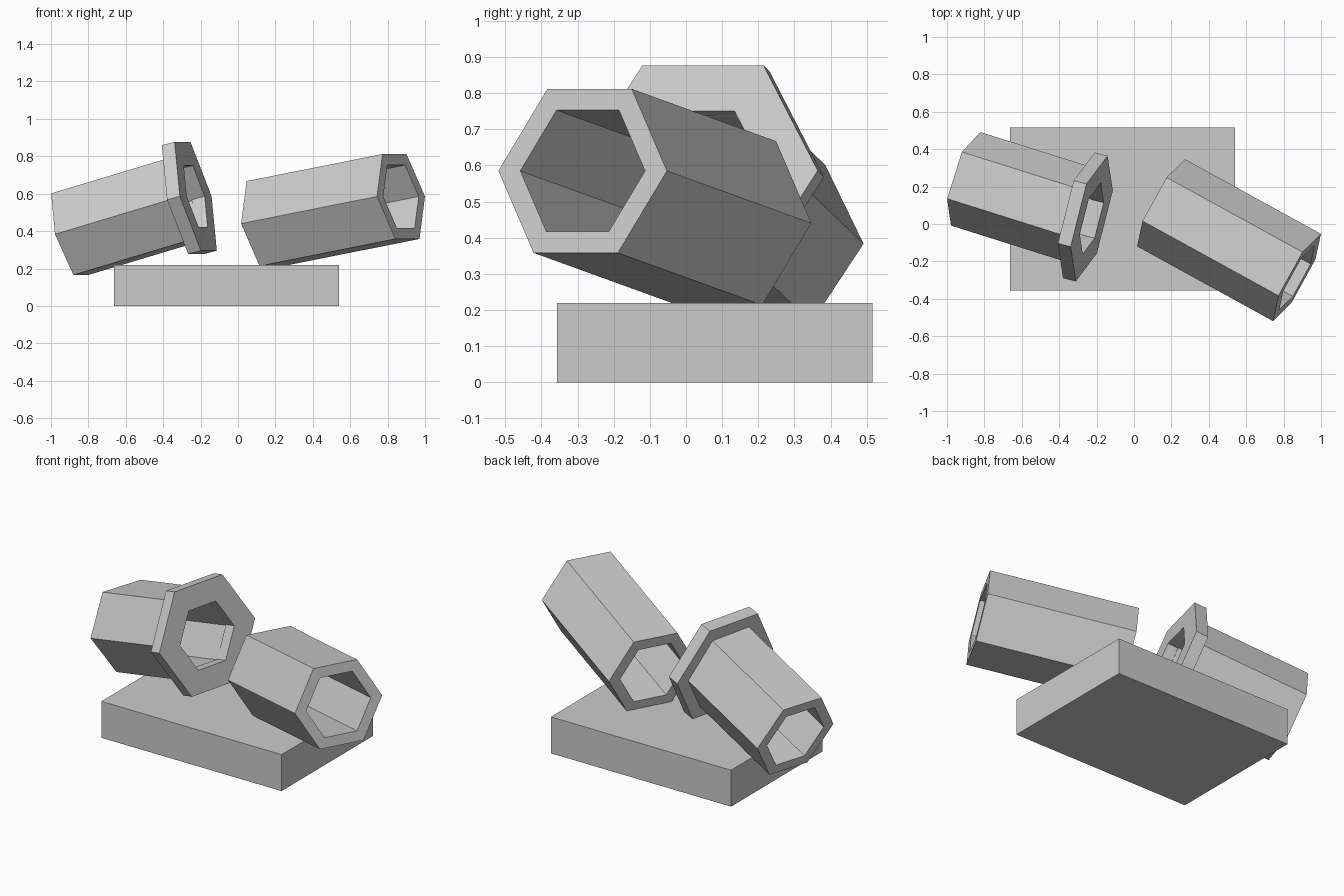
import bpy, bmesh
from math import sin, cos, radians

if "Cube" in bpy.data.objects:
    bpy.data.objects.remove(bpy.data.objects["Cube"])


def hex_tube(name, front, yaw, pitch, outer, inner, x0, x1):
    """Open six-sided tube along local X, aimed by yaw and pitch from its front centre."""
    bm = bmesh.new()
    rings = []
    for x, r in ((x0, outer), (x1, outer), (x1, inner), (x0, inner)):
        rings.append([bm.verts.new((x, r * cos(radians(60 * k)), r * sin(radians(60 * k))))
                      for k in range(6)])
    for i in range(4):
        a, b = rings[i], rings[(i + 1) % 4]
        for k in range(6):
            n = (k + 1) % 6
            bm.faces.new((a[k], a[n], b[n], b[k]))
    bmesh.ops.recalc_face_normals(bm, faces=bm.faces)
    mesh = bpy.data.meshes.new(name)
    bm.to_mesh(mesh)
    bm.free()
    ob = bpy.data.objects.new(name, mesh)
    ob.location = front
    ob.rotation_euler = (0, -radians(pitch), radians(yaw))
    bpy.context.collection.objects.link(ob)
    return ob


# Flat base slab
bpy.ops.mesh.primitive_cube_add(size=1, location=(-0.061, 0.08, 0.11))
base = bpy.context.object
base.name = "base_slab"
base.scale = (1.203, 0.873, 0.22)

# Right hand plain tube
hex_tube("right_tube", (0.8715, -0.286, 0.585), -28.8, 9.9, 0.266, 0.197, -0.842, 0)

# Left hand tube with a wide collar at its front end
collar_centre = (-0.226, 0.029, 0.586)
hex_tube("left_tube", collar_centre, -17.5, 16, 0.262, 0.196, -0.735, -0.05)
hex_tube("left_collar", collar_centre, -14.2, 14, 0.346, 0.196, -0.073, 0)
